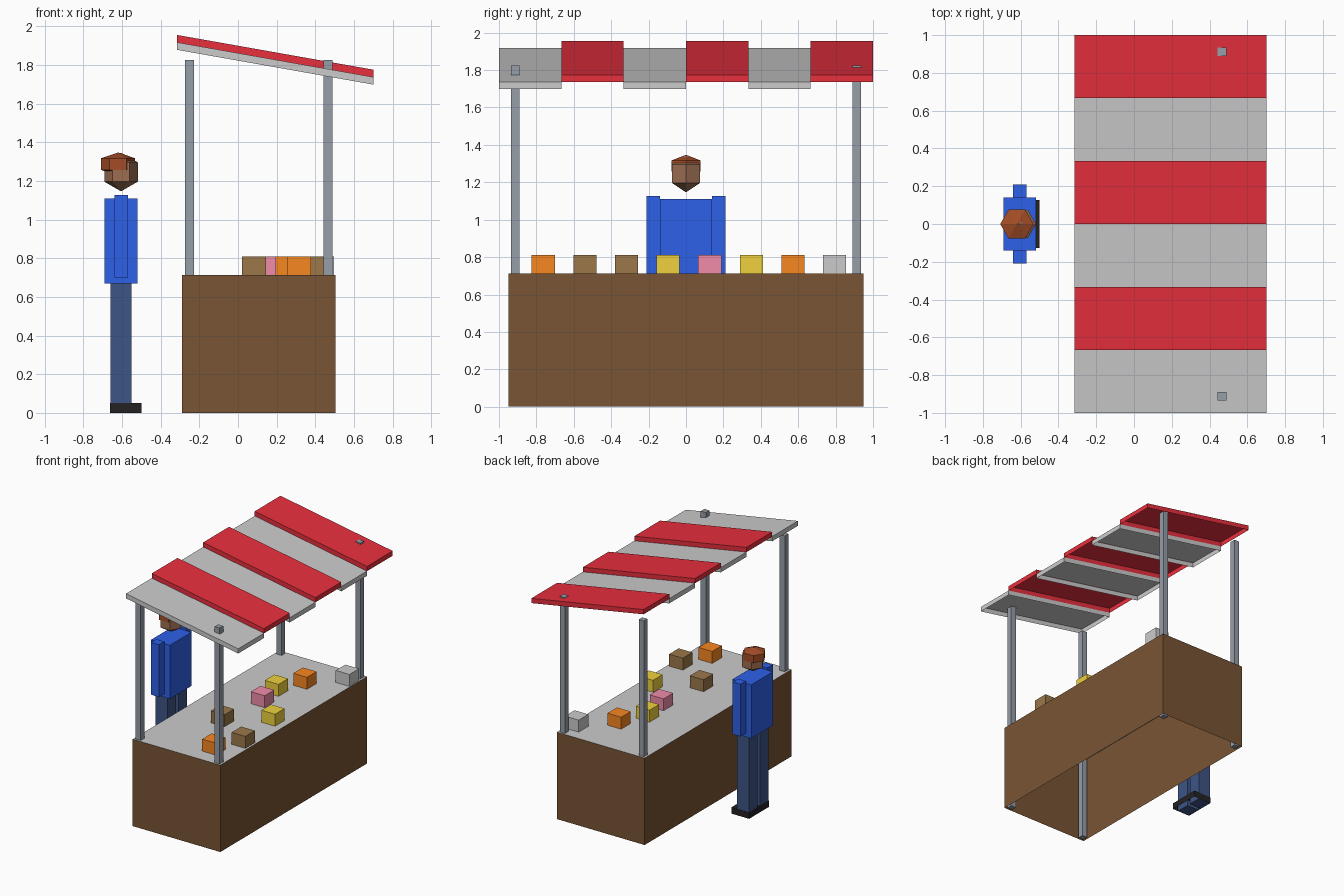
import bpy, bmesh, math

if "Cube" in bpy.data.objects:
    bpy.data.objects.remove(bpy.data.objects["Cube"])

# Colours as seen on screen, made linear when the material is created
COLOURS = {
    "red": (0.91, 0.185, 0.24), "wood": (0.47, 0.33, 0.20), "steel": (0.59, 0.62, 0.66),
    "blue": (0.18, 0.38, 0.91), "denim": (0.24, 0.33, 0.52), "black": (0.14, 0.13, 0.13),
    "skin": (0.61, 0.43, 0.32), "hair": (0.64, 0.30, 0.15), "orange": (0.97, 0.53, 0.13),
    "brown": (0.61, 0.47, 0.29), "yellow": (0.94, 0.82, 0.24), "pink": (0.94, 0.55, 0.66),
}


def finish(name, bm, colour):
    mesh = bpy.data.meshes.new(name)
    bm.to_mesh(mesh)
    bm.free()
    obj = bpy.data.objects.new(name, mesh)
    bpy.context.collection.objects.link(obj)
    if colour:
        mat = bpy.data.materials.get(colour) or bpy.data.materials.new(colour)
        mat.diffuse_color = (*(((c + 0.055) / 1.055) ** 2.4 for c in COLOURS[colour]), 1)
        mat.use_nodes = True
        mat.node_tree.nodes["Principled BSDF"].inputs["Base Color"].default_value = mat.diffuse_color
        mesh.materials.append(mat)
    return obj


def box(name, xs, ys, zs, colour=None, slope=0.0, drop=()):
    """Box from ranges; slope tilts z along x; drop lists end faces (-1 bottom, 1 top) left open."""
    bm = bmesh.new()
    bmesh.ops.create_cube(bm, size=1)
    gone = [f for f in bm.faces if round(f.normal.z) in drop and abs(f.normal.z) > 0.5]
    if gone:
        bmesh.ops.delete(bm, geom=gone, context='FACES_ONLY')
    for v in bm.verts:
        x, y, z = (r[0] + (c + 0.5) * (r[1] - r[0]) for c, r in zip(v.co, (xs, ys, zs)))
        v.co = (x, y, z + slope * x)
    return finish(name, bm, colour)


def ball(name, x, z, radius, half_height, colour):
    """Six-sided ball with two rings and pointed poles."""
    bm = bmesh.new()
    low, high = [[bm.verts.new((x + radius * 0.866 * math.cos(i * math.pi / 3),
                                radius * 0.866 * math.sin(i * math.pi / 3),
                                z + s * half_height / 2)) for i in range(6)] for s in (-1, 1)]
    bottom = bm.verts.new((x, 0, z - half_height))
    top = bm.verts.new((x, 0, z + half_height))
    for i in range(6):
        j = (i + 1) % 6
        bm.faces.new((low[i], low[j], high[j], high[i]))
        bm.faces.new((high[i], high[j], top))
        bm.faces.new((low[j], low[i], bottom))
    return finish(name, bm, colour)


# Counter: four wooden walls, open below, with a grey top
box("counter_walls", (-0.29, 0.505), (-0.95, 0.95), (0, 0.712), "wood", drop=(-1, 1))
bm = bmesh.new()
bm.faces.new([bm.verts.new((x, y, 0.712)) for x, y in
              ((-0.29, -0.95), (0.505, -0.95), (0.505, 0.95), (-0.29, 0.95))])
finish("counter_top", bm, None)

# Corner posts
for side, x in (("back", -0.25), ("front", 0.466)):
    for end, y in (("left", -0.912), ("right", 0.912)):
        box(f"{side}_{end}_post", (x - 0.023, x + 0.023), (y - 0.023, y + 0.023),
            (0, 1.825), "steel")

# Sloping awning strips, alternately grey and red, hollow underneath
for i in range(6):
    y = -1 + i / 3
    z, colour = (1.86, "red") if i % 2 else (1.822, None)
    box(f"awning_strip_{i + 1}", (-0.315, 0.702), (y, y + 1 / 3), (z, z + 0.039),
        colour, slope=-0.177, drop=(-1,))

# Goods along the counter
goods = [(0.315, "orange"), (0.426, "brown"), (0.082, "brown"), (0.384, "yellow"),
         (0.134, "pink"), (0.104, "yellow"), (0.206, "orange"), (0.435, None)]
for i, (x, colour) in enumerate(goods):
    y = -0.763 + i * 0.2225
    box(f"goods_{i + 1}", (x - 0.062, x + 0.062), (y - 0.062, y + 0.062),
        (0.712, 0.81), colour)

# Seller: torso, paired limbs, shoes, head and hair
box("torso", (-0.69, -0.52), (-0.14, 0.14), (0.67, 1.11), "blue")
for side, s in (("left", -1), ("right", 1)):
    def span(a, b):
        return tuple(sorted((s * a, s * b)))
    box(f"{side}_arm", (-0.64, -0.57), span(0.14, 0.21), (0.70, 1.128), "blue")
    box(f"{side}_leg", (-0.66, -0.55), span(0.015, 0.125), (0, 0.67), "denim")
box("shoes", (-0.662, -0.50), (-0.128, 0.128), (0, 0.05), "black", drop=(-1,))
ball("head", -0.605, 1.246, 0.1, 0.1, "skin")
ball("hair", -0.62, 1.287, 0.102, 0.06, "hair")
